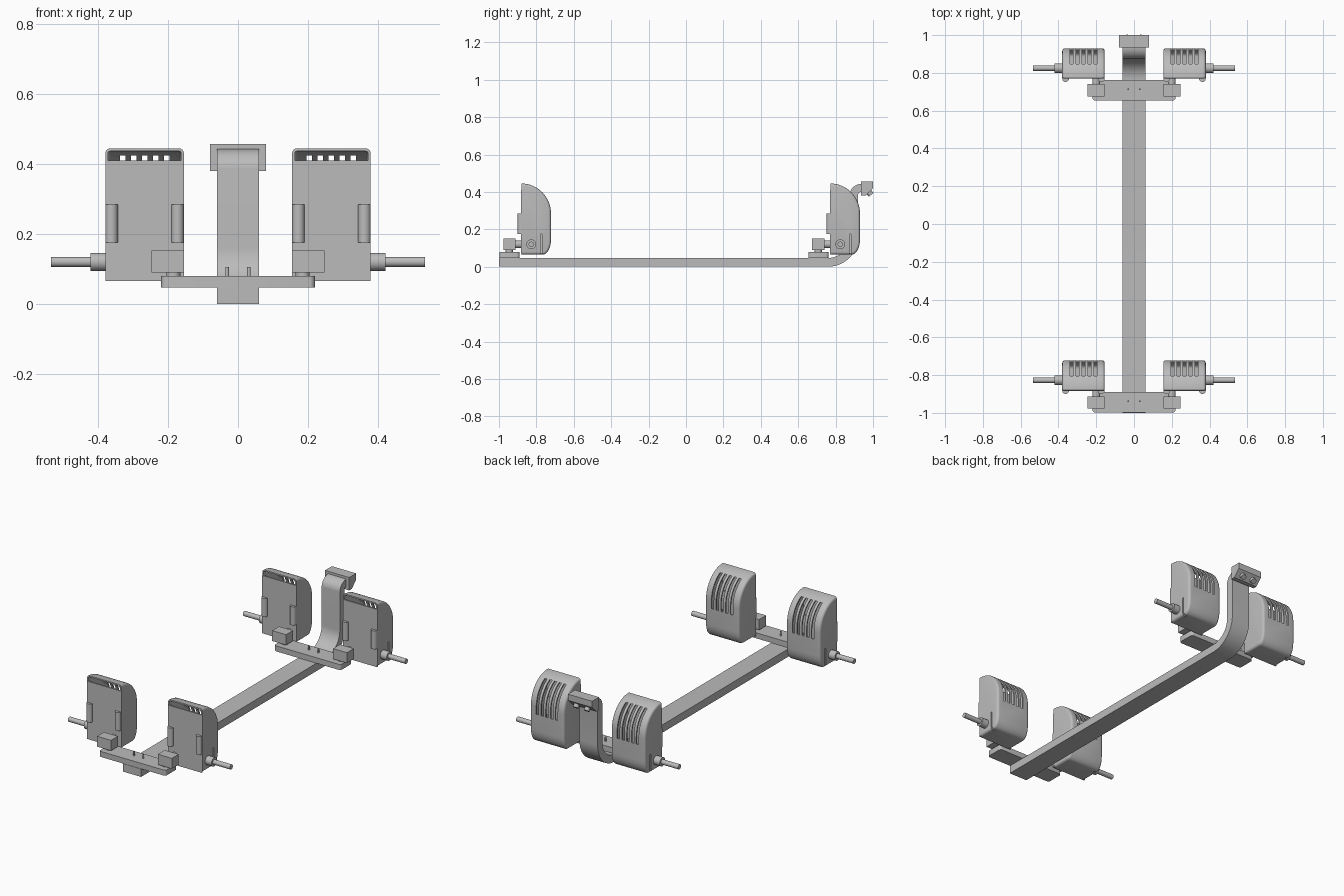
import bpy, bmesh, math
from mathutils import Matrix, Vector

if "Cube" in bpy.data.objects:
    bpy.data.objects.remove(bpy.data.objects["Cube"])

grey = bpy.data.materials.new("satin grey")
grey.use_nodes = True
grey.diffuse_color = (0.5, 0.5, 0.5, 1)
grey.node_tree.nodes["Principled BSDF"].inputs["Base Color"].default_value = (0.5, 0.5, 0.5, 1)

STATION_STEP = 1.652  # distance from front to rear station


def finish(name, bm):
    """Turn a bmesh into an object with the grey material."""
    bmesh.ops.recalc_face_normals(bm, faces=bm.faces)
    mesh = bpy.data.meshes.new(name)
    bm.to_mesh(mesh)
    bm.free()
    mesh.materials.append(grey)
    ob = bpy.data.objects.new(name, mesh)
    bpy.context.collection.objects.link(ob)
    return ob


def add_box(bm, x, y, z):
    size = Matrix.Diagonal((x[1] - x[0], y[1] - y[0], z[1] - z[0], 1))
    mid = Vector((sum(x) / 2, sum(y) / 2, sum(z) / 2))
    return bmesh.ops.create_cube(bm, size=1, matrix=Matrix.Translation(mid) @ size)["verts"]


def box(name, x, y, z):
    bm = bmesh.new()
    add_box(bm, x, y, z)
    return finish(name, bm)


def add_rod(bm, start, end, radius, sides=24):
    a, b = Vector(start), Vector(end)
    turn = (b - a).to_track_quat('Z', 'Y').to_matrix().to_4x4()
    bmesh.ops.create_cone(bm, cap_ends=True, segments=sides, radius1=radius, radius2=radius,
                          depth=(b - a).length, matrix=Matrix.Translation((a + b) / 2) @ turn)


def rods(name, items):
    bm = bmesh.new()
    for item in items:
        add_rod(bm, *item)
    return finish(name, bm)


def arc(cy, cz, ry, rz, start, end, steps=12):
    angles = [math.radians(start + (end - start) * i / steps) for i in range(steps + 1)]
    return [(cy + ry * math.cos(a), cz + rz * math.sin(a)) for a in angles]


def extrude_x(points, x0, x1):
    """Extrude a (y, z) outline between two x positions."""
    bm = bmesh.new()
    face = bm.faces.new([bm.verts.new((x0, y, z)) for y, z in points])
    out = bmesh.ops.extrude_face_region(bm, geom=[face])["geom"]
    bmesh.ops.translate(bm, vec=(x1 - x0, 0, 0),
                        verts=[v for v in out if isinstance(v, bmesh.types.BMVert)])
    bmesh.ops.recalc_face_normals(bm, faces=bm.faces)
    return bm


def bake(ob):
    """Apply all modifiers, then smooth with sharp edges kept."""
    graph = bpy.context.evaluated_depsgraph_get()
    mesh = bpy.data.meshes.new_from_object(ob.evaluated_get(graph))
    ob.modifiers.clear()
    ob.data = mesh
    bpy.ops.object.select_all(action='DESELECT')
    ob.select_set(True)
    bpy.context.view_layer.objects.active = ob
    bpy.ops.object.shade_smooth_by_angle(angle=math.radians(35))


def repeat(ob, mirror=True):
    """Mirror a station part left to right and copy it to the rear station."""
    if mirror:
        ob.modifiers.new("mirror", 'MIRROR').use_mirror_merge = False
    arr = ob.modifiers.new("stations", 'ARRAY')
    arr.use_relative_offset = False
    arr.use_constant_offset = True
    arr.constant_offset_displace = (0, STATION_STEP, 0)
    bake(ob)


# Main beam: flat run, upward bend, post and rearward hook as one strip
outer = arc(0.76, 0.16, 0.16, 0.16, -90, 0) + arc(0.94, 0.385, 0.02, 0.015, 180, 90, 6)
inner = arc(0.94, 0.385, 0.065, 0.058, 90, 180) + arc(0.76, 0.16, 0.115, 0.113, 0, -90)
bake(finish("main_beam", extrude_x([(-1, 0)] + outer + inner + [(-1, 0.047)], -0.06, 0.06)))

# Sensor head with a slanted lower face and two lenses
head = [(0.935, 0.457), (1.0, 0.457), (1.0, 0.42), (0.96, 0.38), (0.935, 0.38)]
bake(finish("sensor_head", extrude_x(head, -0.08, 0.08)))
lenses = rods("sensor_lenses", [((s * 0.036, 0.966, 0.414), (s * 0.036, 0.99, 0.384), 0.016)
                                for s in (-1, 1)])
bake(lenses)

# Housing shell: curved back, open front, rounded side edges
X0, X1, FRONT = 0.155, 0.38, -0.88
outline = ([(FRONT, 0.065)] + arc(-0.765, 0.145, 0.043, 0.08, -90, 0, 8)
           + arc(FRONT, 0.285, 0.158, 0.16, 0, 90, 16))
bm = extrude_x(outline, X0, X1)
rim = [e for e in bm.edges
       if any(abs(f.normal.x) > 0.9 for f in e.link_faces)
       and not all(v.co.y < FRONT + 0.001 for v in e.verts)]
bmesh.ops.bevel(bm, geom=rim, offset=0.014, segments=4, profile=0.5, affect='EDGES')
bmesh.ops.delete(bm, geom=[f for f in bm.faces if f.normal.y < -0.99], context='FACES')
housing = finish("housing_shell", bm)
shell = housing.modifiers.new("wall", 'SOLIDIFY')
shell.thickness = 0.008
shell.offset = -1

# Vent slots in the back and a thin slit in the outer side
bm = bmesh.new()
for i in range(-2, 3):
    mid = (X0 + X1) / 2 + i * 0.0315
    add_box(bm, (mid - 0.008, mid + 0.008), (-0.83, -0.7), (0.24, 0.425))
add_box(bm, (X1 - 0.02, X1 + 0.02), (-0.779, -0.771), (0.05, 0.175))
cutter = finish("slot_cutter", bm)
cutter.hide_render = True
cut = housing.modifiers.new("slots", 'BOOLEAN')
cut.operation = 'DIFFERENCE'
cut.solver = 'EXACT'
cut.object = cutter
bake(housing)
bpy.data.objects.remove(cutter)
# Aim the shell faces outward consistently, then repeat
repeat(housing)

# Front cover, hinge barrels and side shafts
repeat(box("front_cover", (X0 + 0.001, X1 - 0.001), (FRONT - 0.003, FRONT + 0.006), (0.065, 0.41)))
repeat(rods("hinge_barrels", [((x, FRONT - 0.002, 0.175), (x, FRONT - 0.002, 0.285), 0.018)
                              for x in (X0 + 0.018, X1 - 0.018)]))
repeat(rods("side_shaft", [((X1 - 0.02, -0.827, 0.12), (0.422, -0.827, 0.12), 0.026),
                           ((0.42, -0.827, 0.12), (0.535, -0.827, 0.12), 0.0145)]))

# Mount block and its pegs
repeat(box("mount_block", (0.155, 0.247), (-0.977, -0.912), (0.09, 0.152)))
repeat(rods("mount_pegs", [((0.2, -0.93, 0.12), (0.2, FRONT, 0.12), 0.021),
                           ((0.185, -0.945, 0.07), (0.185, -0.945, 0.1), 0.02)]))

# Crossbar with rounded corners, and its two pins
bm = bmesh.new()
add_box(bm, (-0.22, 0.22), (-0.998, -0.89), (0.047, 0.08))
corners = [e for e in bm.edges if abs(e.verts[0].co.z - e.verts[1].co.z) > 0.01]
bmesh.ops.bevel(bm, geom=corners, offset=0.015, segments=4, profile=0.5, affect='EDGES')
repeat(finish("crossbar", bm), mirror=False)
repeat(rods("crossbar_pins", [((0.031, -0.938, 0.07), (0.031, -0.938, 0.105), 0.005, 12)]))
